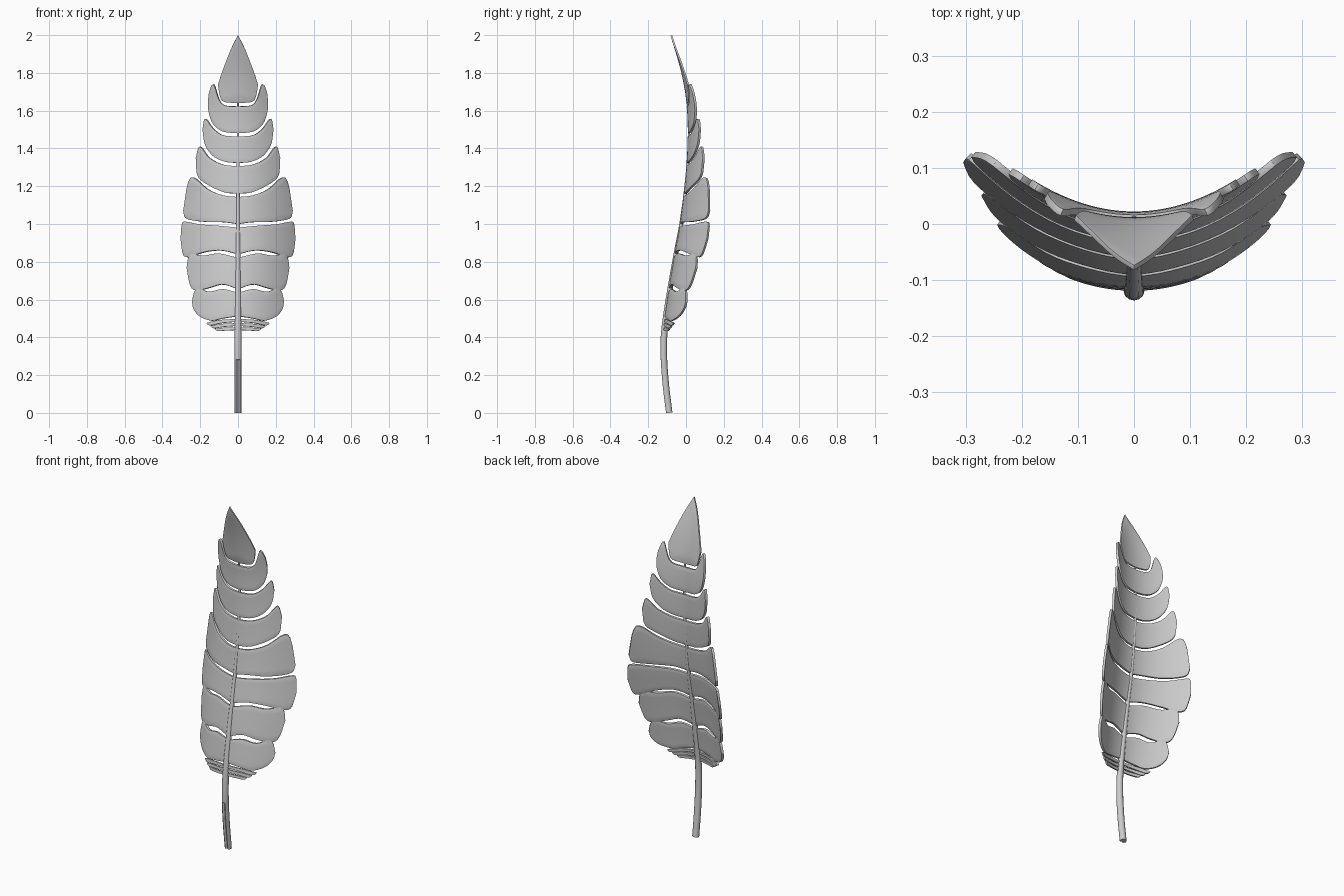
import bpy, bmesh, math
from mathutils import Vector

cube = bpy.data.objects.get("Cube")
if cube:
    bpy.data.objects.remove(cube, do_unlink=True)

grey = bpy.data.materials.new("feather_grey")
grey.use_nodes = True
grey.diffuse_color = (0.6, 0.6, 0.6, 1)
grey.node_tree.nodes["Principled BSDF"].inputs["Base Color"].default_value = (0.6, 0.6, 0.6, 1)


def smooth_path(pts, steps=10):
    """Catmull-Rom polyline through 2D points."""
    p = [Vector(q) for q in pts]
    p = [2 * p[0] - p[1]] + p + [2 * p[-1] - p[-2]]
    out = []
    for a, b, c, d in zip(p, p[1:], p[2:], p[3:]):
        for i in range(steps):
            t = i / steps
            out.append(0.5 * (2 * b + (c - a) * t + (2 * a - 5 * b + 4 * c - d) * t * t
                              + (3 * b - a - 3 * c + d) * t ** 3))
    return out + [p[-2]]


def lookup(path, u):
    for a, b in zip(path, path[1:]):
        if b.x >= u:
            t = (u - a.x) / (b.x - a.x) if b.x > a.x else 1
            return a.y + (b.y - a.y) * max(0, min(1, t))
    return path[-1].y


# Centre line of the feather: depth y for each height z
SPINE = smooth_path([(0, -.09), (.15, -.108), (.3, -.118), (.45, -.113), (.67, -.082),
                     (.85, -.052), (1, -.025), (1.2, 0), (1.4, .014), (1.6, .012),
                     (1.8, -.02), (2, -.078)])


def make_object(name, bm):
    bmesh.ops.recalc_face_normals(bm, faces=bm.faces)
    mesh = bpy.data.meshes.new(name)
    bm.to_mesh(mesh)
    bm.free()
    mesh.materials.append(grey)
    obj = bpy.data.objects.new(name, mesh)
    bpy.context.collection.objects.link(obj)
    bpy.ops.object.select_all(action='DESELECT')
    obj.select_set(True)
    bpy.context.view_layer.objects.active = obj
    return obj


def vane(name, top, bottom, thickness=.013):
    """Curved plate between an upper and a lower edge, mirrored across x."""
    upper, lower = smooth_path(top), smooth_path(bottom)
    width, cols, rows = top[-1][0], 18, 6
    bm = bmesh.new()
    grid = []
    for i in range(-cols, cols + 1):
        x = width * math.sin(math.pi / 2 * i / cols)
        z1, z0 = lookup(upper, abs(x)), lookup(lower, abs(x))
        col = []
        for j in range(rows + 1):
            z = z0 + (z1 - z0) * j / rows
            col.append(bm.verts.new((x, lookup(SPINE, z) + 1.7 * x * x, z)))
        grid.append(col)
    for a, b in zip(grid, grid[1:]):
        for j in range(rows):
            bm.faces.new((a[j], b[j], b[j + 1], a[j + 1]))
    bmesh.ops.remove_doubles(bm, verts=bm.verts, dist=.0008)
    obj = make_object(name, bm)
    solid = obj.modifiers.new("thickness", 'SOLIDIFY')
    solid.thickness, solid.offset = thickness, 0
    bevel = obj.modifiers.new("soft_rim", 'BEVEL')
    bevel.width, bevel.segments = .004, 2
    bevel.limit_method, bevel.angle_limit = 'ANGLE', math.radians(50)
    for mod in ("thickness", "soft_rim"):
        bpy.ops.object.modifier_apply(modifier=mod)
    bpy.ops.object.shade_smooth_by_angle(angle=math.radians(40))


# Pointed tip
vane("tip_vane", [(0, 2), (.04, 1.92), (.08, 1.815), (.105, 1.74)],
     [(0, 1.64), (.075, 1.648), (.095, 1.68), (.105, 1.74)], .009)

# Upper vanes sweep up at their ends
vane("upper_vane_1", [(0, 1.622), (.07, 1.628), (.1, 1.66), (.128, 1.74), (.15, 1.7), (.157, 1.64)],
     [(0, 1.48), (.08, 1.49), (.13, 1.53), (.152, 1.59), (.157, 1.64)])
vane("upper_vane_2", [(0, 1.463), (.08, 1.47), (.13, 1.505), (.172, 1.557), (.185, 1.5)],
     [(0, 1.323), (.07, 1.33), (.13, 1.36), (.172, 1.42), (.185, 1.5)])
vane("upper_vane_3", [(0, 1.305), (.08, 1.315), (.15, 1.35), (.2, 1.41), (.22, 1.35)],
     [(0, 1.16), (.08, 1.17), (.17, 1.215), (.213, 1.26), (.22, 1.35)])

# Broad middle vanes
vane("middle_vane_1", [(0, 1.142), (.08, 1.152), (.16, 1.185), (.232, 1.245), (.262, 1.215), (.286, 1.07)],
     [(0, 1), (.08, 1.01), (.18, 1.012), (.27, 1.028), (.286, 1.07)])
vane("middle_vane_2", [(0, .98), (.1, .99), (.2, .998), (.28, 1.012), (.295, .99), (.3, .92)],
     [(0, .84), (.09, .86), (.18, .85), (.26, .825), (.288, .84), (.3, .92)])
vane("middle_vane_3", [(0, .82), (.1, .843), (.18, .832), (.245, .84), (.262, .81), (.268, .765)],
     [(0, .655), (.08, .68), (.15, .662), (.22, .648), (.25, .675), (.268, .765)])
vane("middle_vane_4", [(0, .635), (.08, .655), (.15, .64), (.205, .66), (.228, .64), (.24, .59)],
     [(0, .512), (.08, .5), (.14, .488), (.2, .51), (.232, .55), (.24, .59)])

# Thin downy barbs at the base
for i, (reach, z, droop) in enumerate([(.167, .497, .022), (.145, .475, .015), (.122, .453, .007)]):
    end = (reach, z - droop)
    vane(f"downy_barb_{i + 1}", [(0, z), (reach * .5, z - droop * .2), (reach * .85, z - droop * .65), end],
         [(0, z - .014), (reach * .5, z - .015 - droop * .3), (reach * .88, z - .012 - droop), end], .01)

# Tapered shaft, grooved along the front of the quill end
RADIUS = smooth_path([(0, .019), (.3, .019), (.5, .017), (.8, .013), (1.1, .01), (1.4, .007), (1.8, .003)])
SIDES = 12
bm = bmesh.new()
rings = []
levels = [.28 * i / 6 for i in range(7)] + [.284 + 1.516 * i / 36 for i in range(37)]
for z in levels:
    r, y = lookup(RADIUS, z), lookup(SPINE, z)
    slope = (lookup(SPINE, z + .02) - lookup(SPINE, max(0, z - .02))) / (.02 + min(z, .02))
    ring = []
    for k in range(SIDES):
        a = 2 * math.pi * k / SIDES - math.pi / 2
        dx, dy = r * math.cos(a), r * math.sin(a) * .95
        if k == 0 and z <= .28:
            dy *= .45
        ring.append(bm.verts.new((dx, y + dy, max(0, z - slope * dy))))
    rings.append(ring)
for a, b in zip(rings, rings[1:]):
    for k in range(SIDES):
        n = (k + 1) % SIDES
        bm.faces.new((a[k], a[n], b[n], b[k]))
bm.faces.new(rings[0])
bm.faces.new(rings[-1])
make_object("shaft", bm)
bpy.ops.object.shade_smooth_by_angle(angle=math.radians(35))
